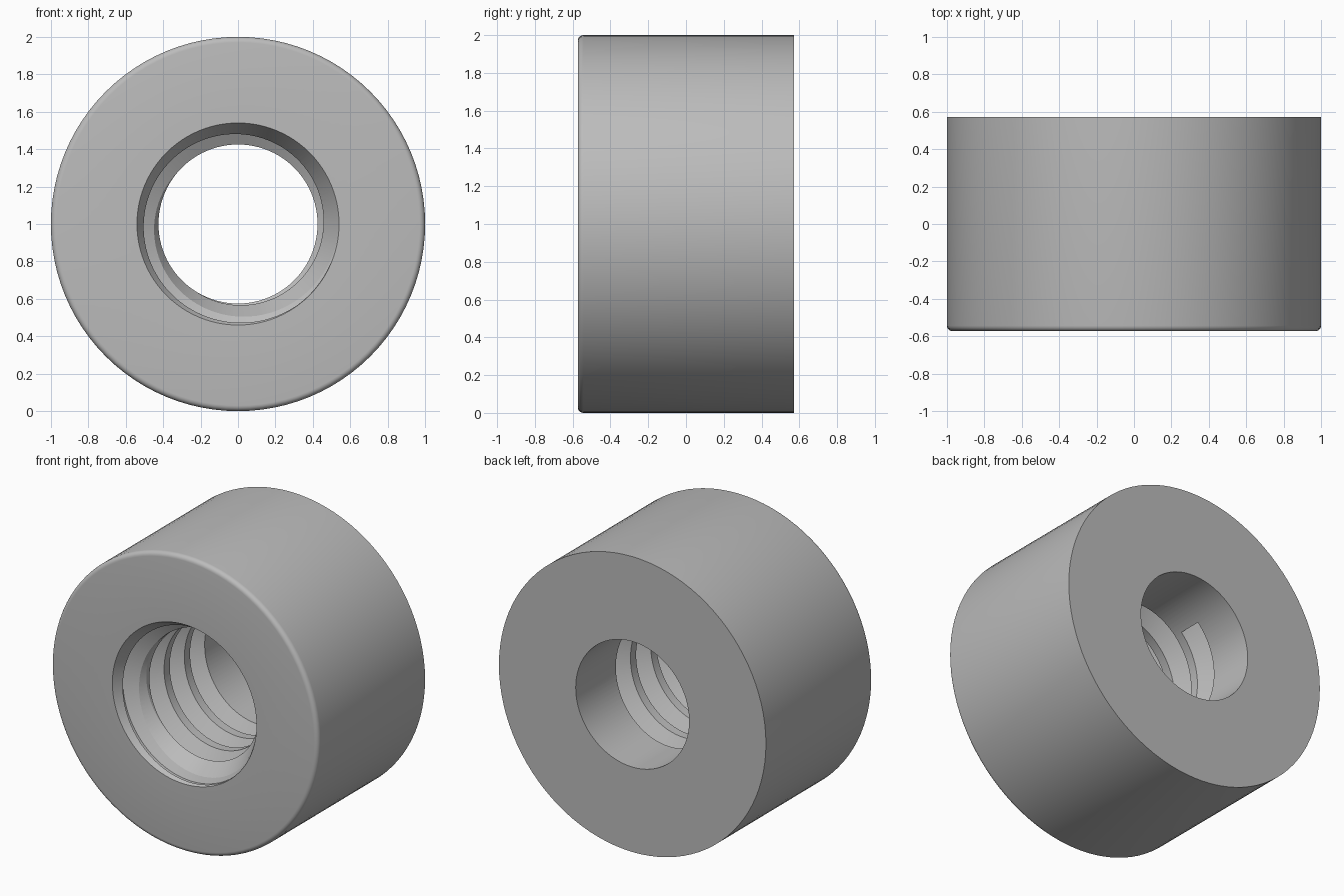
import bpy
import bmesh
from math import sin, cos, pi, tan, radians

cube = bpy.data.objects.get("Cube")
if cube:
    bpy.data.objects.remove(cube, do_unlink=True)

HALF = 0.573           # half the length along y
BORE, ROOT = 0.425, 0.537
PITCH = 0.217
SEGMENTS = 96

grey = bpy.data.materials.new("plain grey")
grey.use_nodes = True
grey.diffuse_color = (0.5, 0.5, 0.5, 1)
grey.node_tree.nodes["Principled BSDF"].inputs["Base Color"].default_value = (0.5, 0.5, 0.5, 1)


def place(radius, y, angle):
    return (radius * cos(angle), y, 1 + radius * sin(angle))


def sweep(name, sections, closed):
    """Skin a row of equal closed sections, joined end to end or capped."""
    bm = bmesh.new()
    rows = [[bm.verts.new(p) for p in section] for section in sections]
    pairs = list(zip(rows, rows[1:]))
    if closed:
        pairs.append((rows[-1], rows[0]))
    else:
        bm.faces.new(rows[0])
        bm.faces.new(rows[-1])
    count = len(rows[0])
    for a, b in pairs:
        for i in range(count):
            j = (i + 1) % count
            bm.faces.new((a[i], a[j], b[j], b[i]))
    bmesh.ops.recalc_face_normals(bm, faces=bm.faces)
    mesh = bpy.data.meshes.new(name)
    bm.to_mesh(mesh)
    bm.free()
    mesh.materials.append(grey)
    obj = bpy.data.objects.new(name, mesh)
    bpy.context.collection.objects.link(obj)
    return obj


# Ring body: rounded front rim, square back rim, countersunk front of the bore
FILLET = 0.03
rim = [(1 - FILLET + FILLET * sin(a), -HALF + FILLET - FILLET * cos(a))
       for a in (i * pi / 10 for i in range(6))]
sink_depth = (0.54 - BORE) / tan(radians(30))
profile = rim + [(1, HALF), (BORE, HALF), (BORE, -HALF + sink_depth), (0.54, -HALF)]
body = sweep("threaded_ring",
             [[place(r, y, 2 * pi * i / SEGMENTS) for r, y in profile]
              for i in range(SEGMENTS)], True)

# Right-hand V groove, wider towards the axis, ending short of the back
INNER = BORE - 0.02
flank = (ROOT - INNER) * tan(radians(30))
flat = PITCH / 8
groove = [(INNER, flank), (ROOT, 0), (ROOT, -flat), (INNER, -flat - flank)]
start = radians(130)
sections = []
for i in range(int(5.2 * SEGMENTS)):
    turn = 2 * pi * i / SEGMENTS
    y0 = -HALF + 4 * PITCH - PITCH * (start + turn) / (2 * pi)
    sections.append([place(r, y0 + dy, start + turn) for r, dy in groove])
cutter = sweep("thread_cutter", sections, False)
cutter.hide_render = True

# Cut the thread into the bore
cut = body.modifiers.new("thread", 'BOOLEAN')
cut.operation = 'DIFFERENCE'
cut.solver = 'EXACT'
cut.object = cutter
bpy.ops.object.select_all(action='DESELECT')
bpy.context.view_layer.objects.active = body
body.select_set(True)
bpy.ops.object.modifier_apply(modifier=cut.name)
bpy.data.objects.remove(cutter, do_unlink=True)
bpy.ops.object.shade_smooth_by_angle(angle=radians(25))
